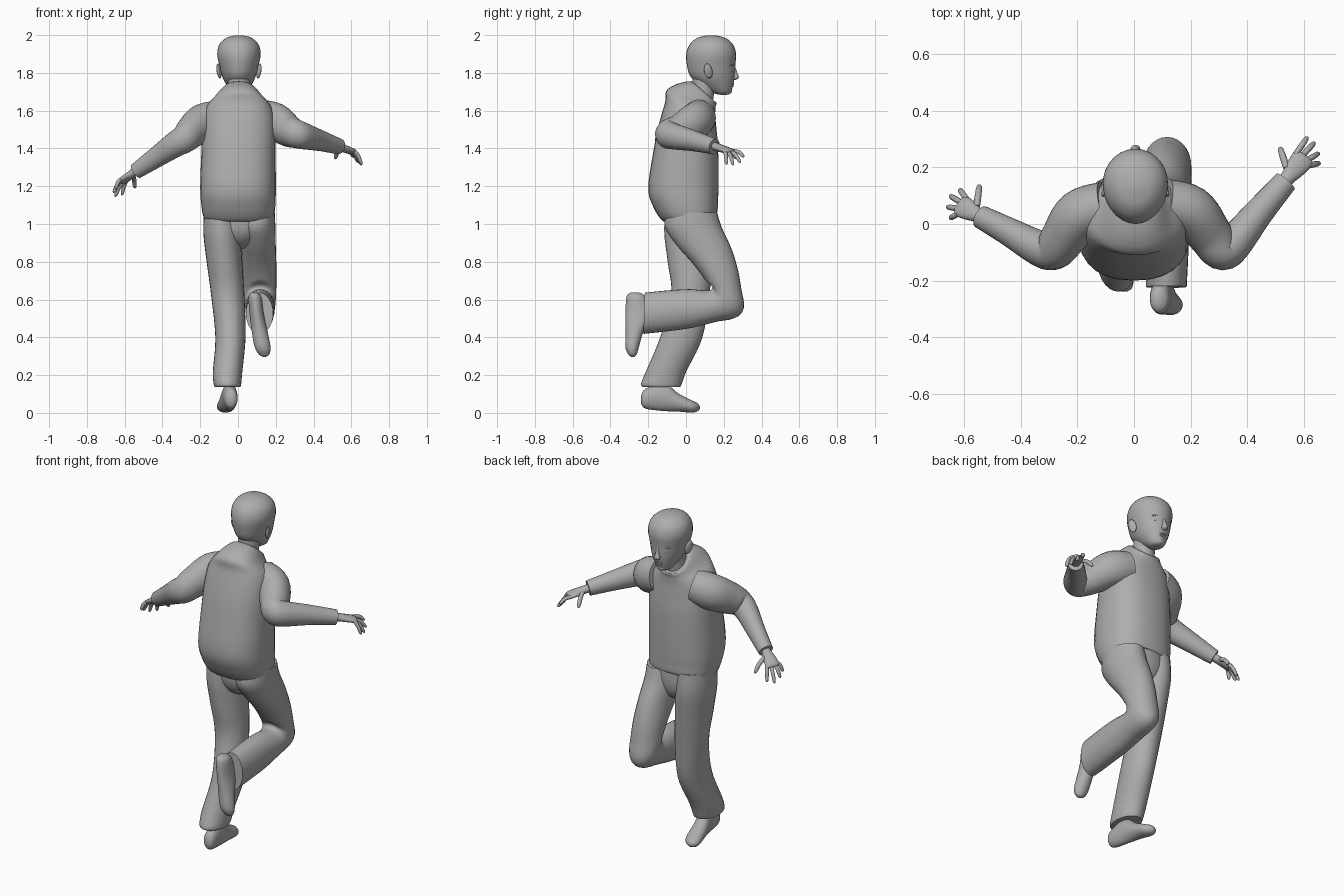
import bpy, bmesh, math
from mathutils import Vector, Matrix

grey = bpy.data.materials.new("plain grey")
grey.diffuse_color = (0.42, 0.42, 0.42, 1)


def finish(name, bm):
    bmesh.ops.recalc_face_normals(bm, faces=bm.faces)
    for f in bm.faces:
        f.smooth = True
    for e in bm.edges:
        e.smooth = e.calc_face_angle(0) < 0.9
    me = bpy.data.meshes.new(name)
    bm.to_mesh(me)
    bm.free()
    me.materials.append(grey)
    ob = bpy.data.objects.new(name, me)
    bpy.context.collection.objects.link(ob)
    return ob


def spline(secs, steps):
    """Catmull-Rom through the section tuples."""
    out = []
    for i in range(len(secs) - 1):
        p0, p1, p2, p3 = (secs[max(i - 1, 0)], secs[i], secs[i + 1], secs[min(i + 2, len(secs) - 1)])
        for k in range(steps):
            t = k / steps
            out.append([0.5 * (2 * b + (c - a) * t + (2 * a - 5 * b + 4 * c - d) * t * t
                               + (3 * b - a - 3 * c + d) * t ** 3) for a, b, c, d in zip(p0, p1, p2, p3)])
    return out + [list(secs[-1])]


def loft(name, secs, hint=None, sides=28, steps=5, power=2.0, taper=0.0):
    """Sections are (x, y, z, ra, rb[, tilt]). With a hint, rings stand square to
    the path; otherwise ra runs along x and rb along y, tilted by degrees."""
    pts = spline(secs, steps)
    bm = bmesh.new()
    rings = []
    for i, s in enumerate(pts):
        c = Vector(s[:3])
        if hint is not None:
            t = (Vector(pts[min(i + 1, len(pts) - 1)][:3]) - Vector(pts[max(i - 1, 0)][:3])).normalized()
            u = Vector(hint)
            u = (u - t * u.dot(t)).normalized()
            v = t.cross(u)
        else:
            a = math.radians(s[5]) if len(s) > 5 else 0
            u, v = Vector((1, 0, 0)), Vector((0, math.cos(a), math.sin(a)))
        ring = []
        for k in range(sides):
            w = 2 * math.pi * k / sides
            cu, sv = (math.copysign(abs(f) ** (2 / power), f) for f in (math.cos(w), math.sin(w)))
            ring.append(bm.verts.new(c + u * max(s[3], .002) * cu * (1 + taper * sv) + v * max(s[4], .002) * sv))
        rings.append(ring)
    for r, q in zip(rings, rings[1:]):
        for k in range(sides):
            n = (k + 1) % sides
            bm.faces.new((r[k], r[n], q[n], q[k]))
    bm.faces.new(rings[0])
    bm.faces.new(rings[-1])
    return finish(name, bm)


def blob(name, loc, size, rot=(0, 0, 0)):
    bm = bmesh.new()
    bmesh.ops.create_uvsphere(bm, u_segments=16, v_segments=10, radius=1)
    m = Matrix.Translation(loc)
    for angle, axis in zip(rot, "XYZ"):
        m = m @ Matrix.Rotation(math.radians(angle), 4, axis)
    bmesh.ops.transform(bm, matrix=m @ Matrix.Diagonal((*size, 1)), verts=bm.verts)
    return finish(name, bm)


def hand(side, wrist, knuckle, across, tips):
    w, k, a = Vector(wrist), Vector(knuckle), Vector(across).normalized()
    d = (k - w).normalized()
    loft(side + "_palm", [(*(w - d * .04), .026, .022), (*w, .026, .022), (*w.lerp(k, .5), .036, .019),
                          (*k, .039, .015), (*(k + d * .012), .022, .006)], hint=a, sides=16, steps=4)
    for i, tip in enumerate(tips):
        tip = Vector(tip)
        root = w.lerp(k, .3) - a * .025 if i == 0 else k + a * (i - 2.5) * .02 - d * .008
        mid = root.lerp(tip, .55) + Vector((0, 0, .012))
        r = .012 if i == 0 else .0105
        loft(f"{side}_finger_{i}", [(*root, r, r), (*mid, r, r), (*mid.lerp(tip, .75), r * .85, r * .85),
                                    (*tip, r * .3, r * .3)], hint=a, sides=10, steps=3)


# Jacket body with raised collar
loft("jacket", [
    (.005, .02, 1.06, .15, .11, 8), (.003, .022, 1.036, .183, .143, 9), (.002, 0, 1.10, .196, .17, 6),
    (0, -.014, 1.2, .2, .186, 3), (.003, 0, 1.4, .196, .17, 0), (.005, .01, 1.52, .192, .152, -6),
    (.005, .022, 1.61, .175, .137, -14), (.005, .03, 1.668, .125, .135, -20),
    (.005, .092, 1.698, .082, .09, -40), (.005, .1, 1.685, .06, .065, -40)], power=2.4)

# Sleeves
loft("left_sleeve", [
    (-.1, .06, 1.56, .095, .09), (-.19, .03, 1.535, .1, .092), (-.25, -.05, 1.485, .088, .08),
    (-.285, -.093, 1.45, .076, .07), (-.335, -.085, 1.42, .068, .063), (-.44, -.028, 1.348, .054, .05),
    (-.54, .025, 1.28, .042, .041)], hint=(0, 0, 1))
loft("right_sleeve", [
    (.11, .07, 1.565, .095, .09), (.2, .045, 1.54, .1, .09), (.265, -.035, 1.495, .086, .08),
    (.308, -.093, 1.477, .076, .07), (.35, -.07, 1.465, .07, .065), (.44, .04, 1.44, .055, .052),
    (.535, .15, 1.41, .042, .042)], hint=(0, 0, 1))

# Hands
hand("left", (-.55, .03, 1.273), (-.612, .065, 1.228), (-.5, -.8, .1),
     [(-.545, .137, 1.19), (-.615, .122, 1.152), (-.65, .1, 1.145), (-.66, .06, 1.165), (-.648, .02, 1.185)])
hand("right", (.54, .16, 1.408), (.598, .232, 1.385), (.75, -.65, 0),
     [(.515, .27, 1.345), (.612, .307, 1.355), (.638, .288, 1.325), (.653, .25, 1.312), (.655, .215, 1.315)])

# Trousers: seat, standing leg, lifted leg
loft("trouser_seat", [(.005, .03, 1.09, .178, .13), (.005, .03, .98, .165, .13),
                      (.005, .035, .91, .1, .1), (.005, .04, .87, .03, .04)])
loft("standing_leg", [
    (-.085, .025, 1.07, .095, .135), (-.085, .025, .95, .098, .14), (-.072, .025, .8, .094, .122),
    (-.054, .022, .62, .088, .1), (-.04, -.025, .4, .08, .112), (-.055, -.105, .22, .078, .107),
    (-.056, -.13, .155, .073, .108, ), (-.056, -.13, .138, .068, .1)])
loft("lifted_leg", [
    (.1, .03, 1.06, .095, .135, 0), (.1, .04, .98, .098, .15, 0), (.108, .095, .88, .092, .145, -3),
    (.113, .152, .78, .09, .123, -8), (.116, .19, .69, .087, .108, -18), (.117, .207, .61, .084, .12, -42),
    (.117, .15, .568, .08, .086, -78), (.117, .02, .552, .078, .103, -88),
    (.116, -.1, .54, .076, .108, -90), (.114, -.222, .527, .072, .109, -92)])

# Shoes
loft("standing_shoe", [
    (-.035, -.238, .07, .012, .02, 90), (-.037, -.215, .075, .034, .052, 90), (-.045, -.12, .085, .04, .075, 90),
    (-.055, -.04, .055, .046, .048, 90), (-.066, .03, .034, .046, .033, 90),
    (-.073, .06, .03, .03, .022, 90), (-.075, .073, .028, .008, .008, 90)])
loft("lifted_shoe", [
    (.085, -.27, .638, .012, .02), (.09, -.265, .615, .034, .05), (.1, -.25, .52, .038, .07),
    (.115, -.272, .43, .042, .047), (.13, -.285, .35, .042, .036),
    (.138, -.283, .31, .028, .022), (.14, -.282, .297, .008, .008)])

# Neck and head
loft("neck", [(.005, .075, 1.6, .06, .06), (.005, .09, 1.7, .057, .06), (.005, .1, 1.8, .06, .065)])
loft("head", [
    (.005, .2, 1.684, .012, .015), (.005, .19, 1.693, .038, .045), (.005, .165, 1.73, .064, .083),
    (.005, .141, 1.78, .088, .117), (.005, .133, 1.84, .104, .128), (.005, .133, 1.9, .115, .132),
    (.005, .134, 1.95, .104, .115), (.005, .134, 1.985, .068, .075), (.005, .134, 1.999, .02, .02)], taper=.06)

# Face
loft("nose", [(.005, .25, 1.835, .008, .01), (.005, .258, 1.8, .011, .014), (.005, .262, 1.775, .018, .018),
              (.005, .255, 1.763, .01, .01)], sides=14)
blob("upper_lip", (.005, .243, 1.742), (.024, .012, .006))
blob("lower_lip", (.005, .241, 1.731), (.02, .012, .007))
blob("chin", (.005, .222, 1.705), (.028, .022, .018))
for s, side in ((-1, "left"), (1, "right")):
    blob(side + "_eye", (.005 + s * .042, .235, 1.815), (.017, .014, .008), (0, 0, -s * 22))
    blob(side + "_brow", (.005 + s * .043, .238, 1.84), (.028, .013, .007), (0, 0, -s * 22))
    blob(side + "_ear", (.005 + s * .106, .118, 1.81), (.01, .023, .04), (12, s * 10, s * 20))
